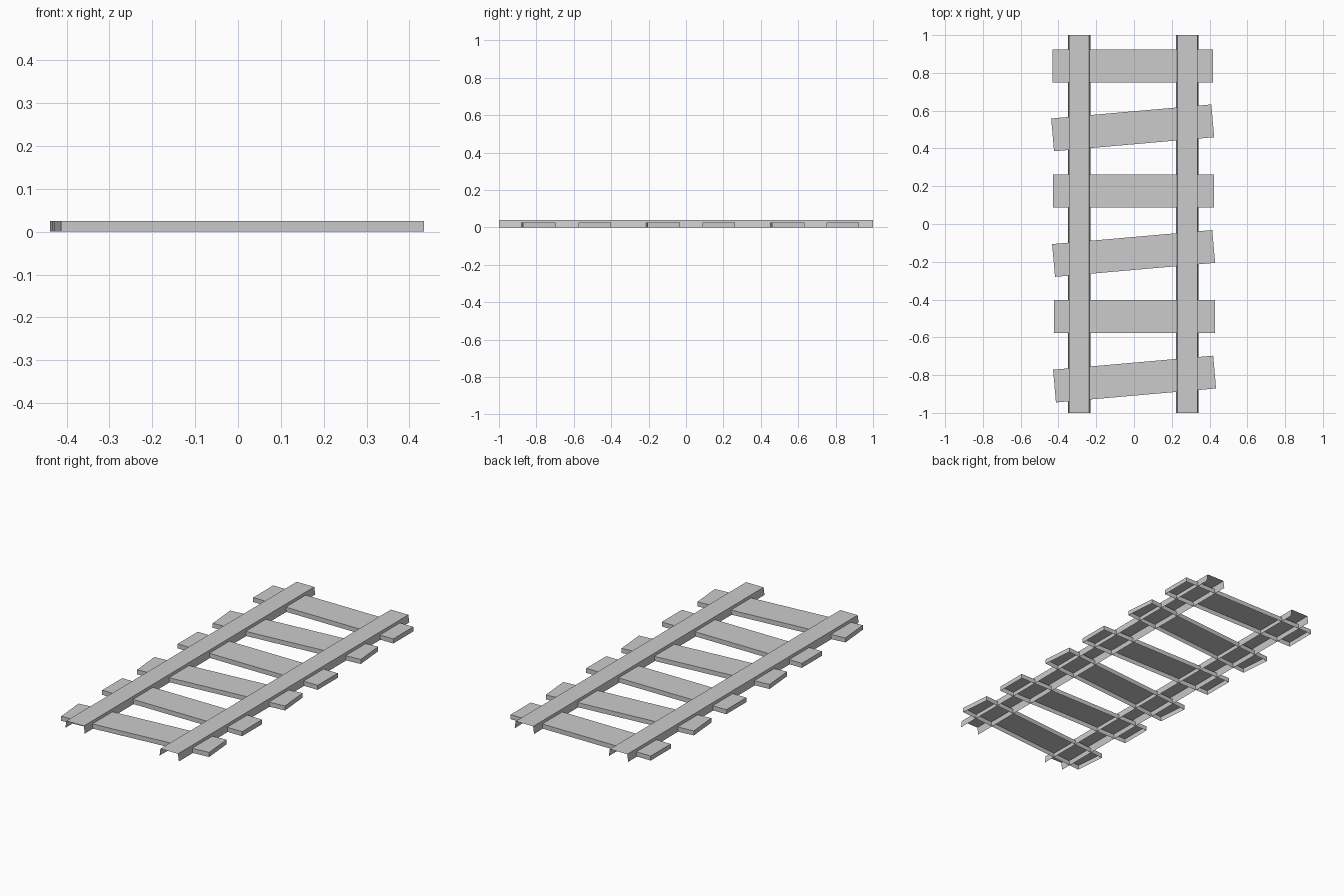
import bpy
import bmesh
from math import radians
from mathutils import Matrix

cube = bpy.data.objects.get("Cube")
if cube:
    bpy.data.objects.remove(cube, do_unlink=True)

# One flat grey for the whole track
grey = bpy.data.materials.new("plain grey")
grey.use_nodes = True
colour = (0.6, 0.6, 0.6, 1)
grey.diffuse_color = colour
grey.node_tree.nodes["Principled BSDF"].inputs["Base Color"].default_value = colour


def open_box(name, size, location, angle=0, top_inset=0, open_ends=False):
    """Hollow box standing on the ground with no bottom, optionally no y ends."""
    bm = bmesh.new()
    bmesh.ops.create_cube(bm, size=1)
    bmesh.ops.scale(bm, vec=size, verts=bm.verts)
    bmesh.ops.translate(bm, vec=(0, 0, size[2] / 2), verts=bm.verts)
    bm.normal_update()
    removed = [f for f in bm.faces
               if f.normal.z < -0.5 or (open_ends and abs(f.normal.y) > 0.5)]
    bmesh.ops.delete(bm, geom=removed, context="FACES")
    for v in bm.verts:
        if v.co.z > size[2] / 2:
            v.co.x -= top_inset if v.co.x > 0 else -top_inset
    bm.transform(Matrix.Rotation(radians(angle), 4, "Z"))
    mesh = bpy.data.meshes.new(name)
    bm.to_mesh(mesh)
    bm.free()
    mesh.materials.append(grey)
    obj = bpy.data.objects.new(name, mesh)
    obj.location = (*location, 0)
    bpy.context.collection.objects.link(obj)


# Rails: open-ended channels with slightly sloping sides
for name, x in (("right_rail", -0.29), ("left_rail", 0.282)):
    open_box(name, (0.118, 2, 0.04), (x, 0), top_inset=0.006, open_ends=True)

# Sleepers: alternating straight and skewed, drifting slightly sideways
for i in range(3):
    drift = 0.005 * i
    open_box(f"straight_sleeper_{i + 1}", (0.851, 0.174, 0.025),
             (-0.007 + drift, 0.837 - 0.663 * i))
    open_box(f"skewed_sleeper_{i + 1}", (0.851, 0.174, 0.025),
             (-0.007 + drift, 0.509 - 0.665 * i), angle=5)
